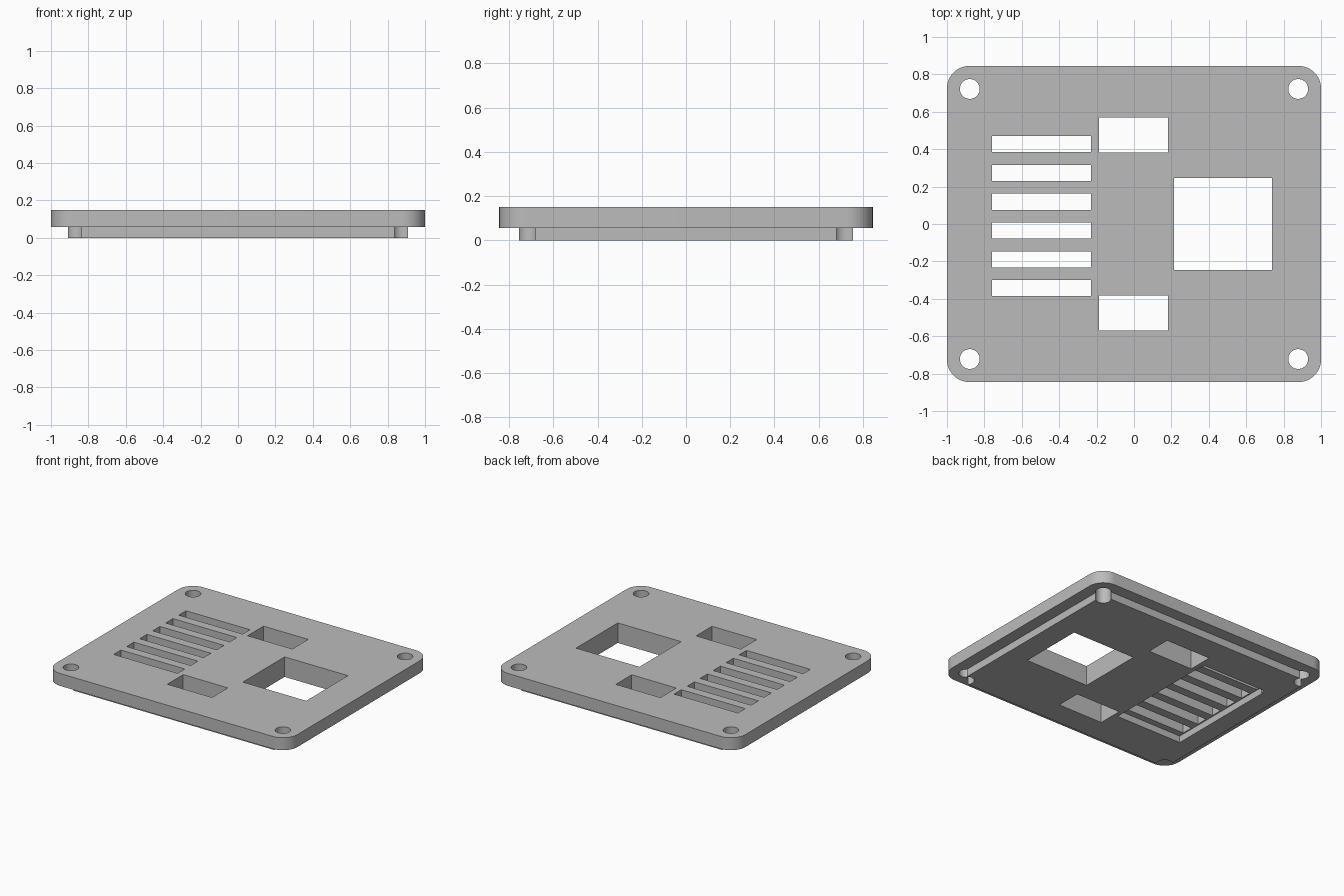
import bpy
import bmesh
from math import cos, sin, pi

cube = bpy.data.objects.get("Cube")
if cube:
    bpy.data.objects.remove(cube, do_unlink=True)

grey = bpy.data.materials.new("plain grey")
grey.use_nodes = True
grey.diffuse_color = (0.5, 0.5, 0.5, 1)
grey.node_tree.nodes["Principled BSDF"].inputs["Base Color"].default_value = (0.5, 0.5, 0.5, 1)


def rectangle(x0, x1, y0, y1):
    return [(x0, y0), (x1, y0), (x1, y1), (x0, y1)]


def circle(cx, cy, r, steps=48):
    return [(cx + r * cos(2 * pi * i / steps), cy + r * sin(2 * pi * i / steps))
            for i in range(steps)]


def rounded_rectangle(hx, hy, r, steps=12):
    points = []
    for corner, (sx, sy) in enumerate([(1, 1), (-1, 1), (-1, -1), (1, -1)]):
        for i in range(steps + 1):
            a = (corner + i / steps) * pi / 2
            points.append((sx * (hx - r) + r * cos(a), sy * (hy - r) + r * sin(a)))
    return points


def prisms(name, outlines, z0, z1):
    """Extrude each outline from z0 to z1 into one object."""
    bm = bmesh.new()
    for outline in outlines:
        face = bm.faces.new([bm.verts.new((x, y, z0)) for x, y in outline])
        top = bmesh.ops.extrude_face_region(bm, geom=[face])["geom"]
        verts = [v for v in top if isinstance(v, bmesh.types.BMVert)]
        bmesh.ops.translate(bm, vec=(0, 0, z1 - z0), verts=verts)
    bmesh.ops.recalc_face_normals(bm, faces=bm.faces)
    mesh = bpy.data.meshes.new(name)
    bm.to_mesh(mesh)
    bm.free()
    mesh.materials.append(grey)
    obj = bpy.data.objects.new(name, mesh)
    bpy.context.collection.objects.link(obj)
    return obj


def combine(target, tool, operation):
    """Apply a boolean and remove its helper object."""
    mod = target.modifiers.new(operation, 'BOOLEAN')
    mod.operation = operation
    mod.solver = 'EXACT'
    mod.object = tool
    bpy.context.view_layer.objects.active = target
    bpy.ops.object.modifier_apply(modifier=mod.name)
    bpy.data.objects.remove(tool, do_unlink=True)


# Rounded cover plate with a smaller locating block underneath
cover = prisms("cover_plate", [rounded_rectangle(1, 0.845, 0.12)], 0.057, 0.15)
block = prisms("locating_block", [rectangle(-0.91, 0.91, -0.755, 0.755)], 0, 0.1)
combine(cover, block, 'UNION')

# Shallow pocket under the vent slots
pocket = prisms("vent_pocket", [rectangle(-0.77, -0.22, -0.435, 0.435)], -0.1, 0.05)
combine(cover, pocket, 'DIFFERENCE')

# Through openings: vent slots, square window, two small windows, screw holes
openings = [rectangle(-0.76, -0.23, y - 0.043, y + 0.043)
            for y in (0.427 - 0.154 * i for i in range(6))]
openings.append(rectangle(0.213, 0.738, -0.247, 0.247))
openings += [rectangle(-0.187, 0.183, s * 0.475 - 0.094, s * 0.475 + 0.094) for s in (-1, 1)]
openings += [circle(sx * 0.878, sy * 0.722, 0.053) for sx in (-1, 1) for sy in (-1, 1)]
combine(cover, prisms("opening_cutters", openings, -0.2, 0.4), 'DIFFERENCE')

# Smooth round walls, sharp edges
bpy.ops.object.select_all(action='DESELECT')
cover.select_set(True)
bpy.context.view_layer.objects.active = cover
bpy.ops.object.shade_smooth_by_angle(angle=pi / 6)
